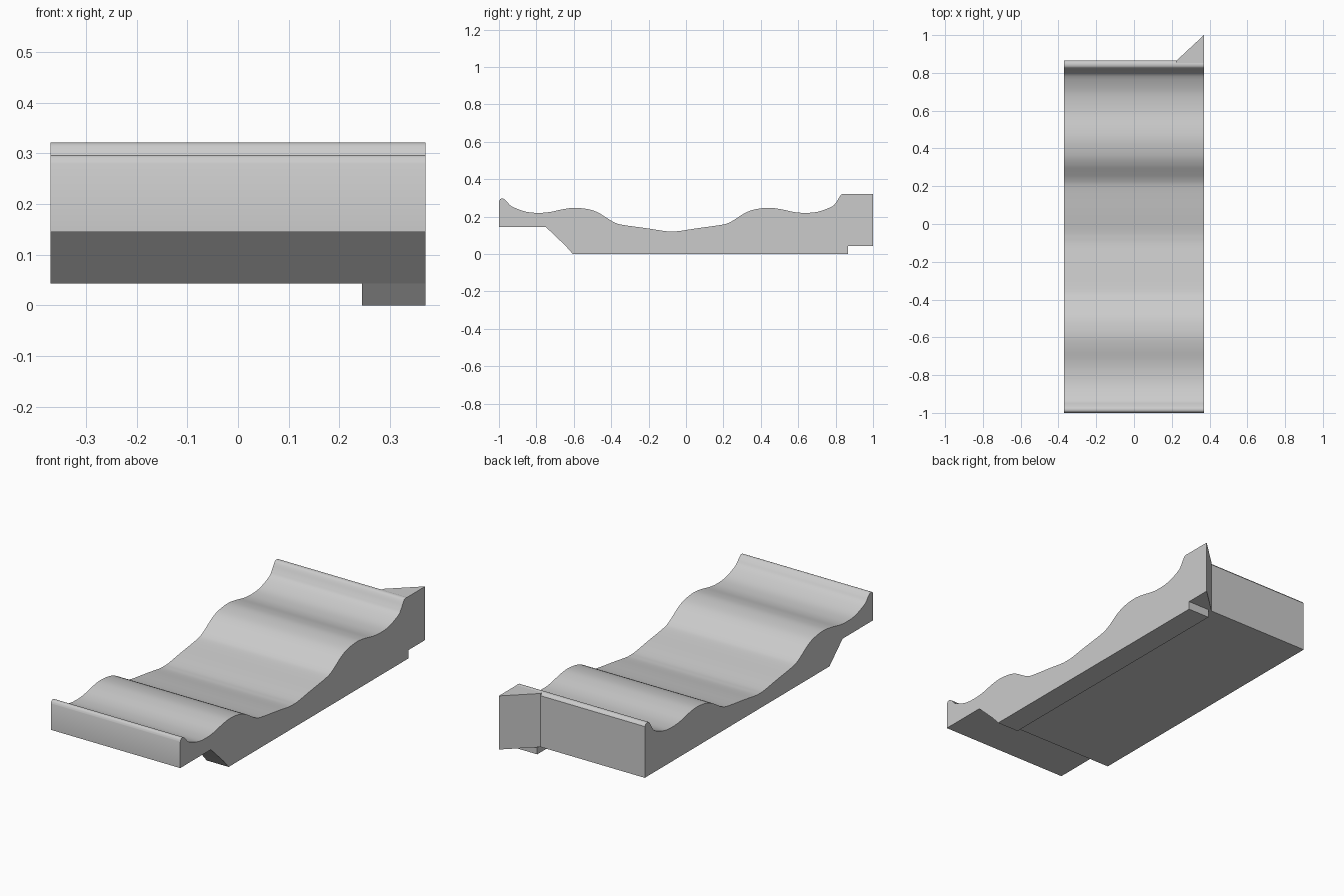
import bpy
import bmesh
import math
from mathutils import Vector

cube = bpy.data.objects.get("Cube")
if cube:
    bpy.data.objects.remove(cube, do_unlink=True)

grey = bpy.data.materials.new("light grey")
grey.use_nodes = True
colour = (0.6, 0.6, 0.6, 1)
grey.diffuse_color = colour
grey.node_tree.nodes["Principled BSDF"].inputs["Base Color"].default_value = colour

HALF = 0.37      # half width
BASE = 0.043     # underside of the main body
BACK = 0.865     # rear face of the main body


def smooth_curve(points, steps=4):
    """Catmull-Rom curve through the points."""
    pts = [Vector(p) for p in points]
    pts = [pts[0]] + pts + [pts[-1]]
    out = []
    for a, b, c, d in zip(pts, pts[1:], pts[2:], pts[3:]):
        for i in range(steps):
            t = i / steps
            out.append(b + 0.5 * t * ((c - a) + t * ((2*a - 5*b + 4*c - d) + t * (3*b - a - 3*c + d))))
    return out + [pts[-1]]


def prism(name, outline, direction):
    """Extrude a flat closed outline along a direction."""
    bm = bmesh.new()
    face = bm.faces.new([bm.verts.new(p) for p in outline])
    moved = bmesh.ops.extrude_face_region(bm, geom=[face], use_keep_orig=True)["geom"]
    bmesh.ops.translate(bm, vec=direction, verts=[v for v in moved if isinstance(v, bmesh.types.BMVert)])
    bmesh.ops.recalc_face_normals(bm, faces=bm.faces)
    mesh = bpy.data.meshes.new(name)
    bm.to_mesh(mesh)
    bm.free()
    mesh.materials.append(grey)
    obj = bpy.data.objects.new(name, mesh)
    bpy.context.collection.objects.link(obj)
    return obj


# Wavy top: half of it, as distance from the valley and height, then mirrored
wave = [(0, .121), (.04, .123), (.13, .137), (.265, .156), (.31, .17), (.35, .194), (.39, .219),
        (.44, .238), (.515, .247), (.58, .24), (.65, .225), (.71, .22), (.78, .226), (.855, .254)]
valley = -0.075
front_wave = [(valley - d, z) for d, z in reversed(wave)]
back_wave = [(valley + d, z) for d, z in wave[1:]]
front_lip = [(-1, .28), (-.992, .294), (-.975, .295), (-.957, .28)]
back_lip = [(.805, .28), (.823, .309), (.835, .32), (.853, .32), (BACK, .308)]
top = smooth_curve(front_lip + front_wave + back_wave + back_lip)

# Main body with a chamfered step below the front
under = [(BACK, BASE), (-0.75 + 0.145 - BASE, BASE), (-0.75, 0.145), (-1, 0.145)]
under[1] = (-0.643, BASE)
body = prism("body", [(-HALF, p[0], p[1]) for p in list(top) + under], (2 * HALF, 0, 0))

# Runner strip under one side
runner = [(-0.643, BASE), (-0.605, 0), (BACK, 0), (BACK, BASE)]
prism("runner", [(HALF - 0.125, y, z) for y, z in runner], (0.125, 0, 0))

# Triangular tab at the rear corner
tab = [(0.225, BACK), (HALF, 1), (HALF, 0.85), (0.225, 0.85)]
prism("rear_tab", [(x, y, BASE) for x, y in tab], (0, 0, 0.32 - BASE))

bpy.ops.object.select_all(action="DESELECT")
body.select_set(True)
bpy.context.view_layer.objects.active = body
bpy.ops.object.shade_smooth_by_angle(angle=math.radians(35))
